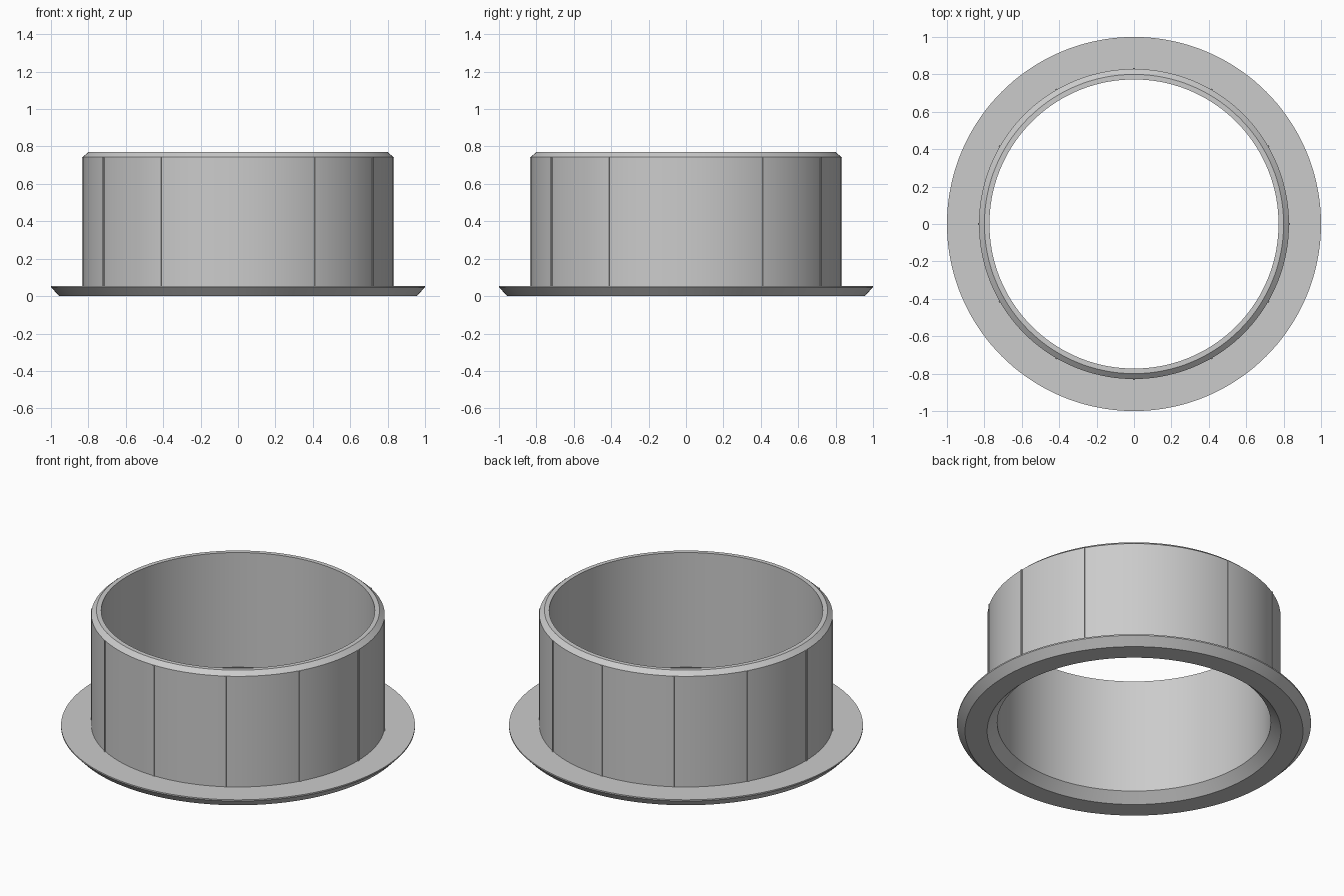
import bpy, math
from mathutils import Matrix

cube = bpy.data.objects.get("Cube")
if cube:
    bpy.data.objects.remove(cube, do_unlink=True)

SEGMENTS = 144
RIBS = 12
WALL_R = 0.829
FLANGE_TOP = 0.055
WALL_TOP = 0.745

grey = bpy.data.materials.new("plain grey")
grey.use_nodes = True
colour = (0.6, 0.6, 0.6, 1)
grey.diffuse_color = colour
grey.node_tree.nodes["Principled BSDF"].inputs["Base Color"].default_value = colour


def make_object(name, verts, faces):
    mesh = bpy.data.meshes.new(name)
    mesh.from_pydata(verts, [], faces)
    mesh.materials.append(grey)
    obj = bpy.data.objects.new(name, mesh)
    bpy.context.collection.objects.link(obj)
    return obj


def lathe(name, profile):
    """Spin a closed (radius, height) profile around z."""
    n = len(profile)
    verts, faces = [], []
    for s in range(SEGMENTS):
        a = 2 * math.pi * s / SEGMENTS
        verts += [(r * math.cos(a), r * math.sin(a), z) for r, z in profile]
        t = (s + 1) % SEGMENTS
        for i in range(n):
            j = (i + 1) % n
            faces.append((s * n + i, t * n + i, t * n + j, s * n + j))
    return make_object(name, verts, faces)


# Flanged sleeve: chamfered flange, wall, chamfered rim, bore, bore lead-in
sleeve = lathe("flanged_sleeve", [
    (0.955, 0), (1, 0.047), (1, FLANGE_TOP),
    (WALL_R, FLANGE_TOP), (WALL_R, WALL_TOP), (0.80, 0.77),
    (0.773, 0.77), (0.773, 0.055), (0.83, 0)])
bpy.context.view_layer.objects.active = sleeve
sleeve.select_set(True)
bpy.ops.object.shade_smooth_by_angle(angle=math.radians(25))

# Thin upright grip ribs around the wall
half = 0.006
inner, outer = WALL_R - 0.01, WALL_R + 0.005
box = [(x, y, z) for x in (inner, outer) for y in (-half, half)
       for z in (FLANGE_TOP, WALL_TOP)]
quads = [(0, 1, 3, 2), (4, 6, 7, 5), (0, 4, 5, 1),
         (2, 3, 7, 6), (0, 2, 6, 4), (1, 5, 7, 3)]
for k in range(RIBS):
    rib = make_object(f"grip_rib_{k + 1}", box, quads)
    rib.data.transform(Matrix.Rotation(2 * math.pi * k / RIBS, 4, "Z"))
